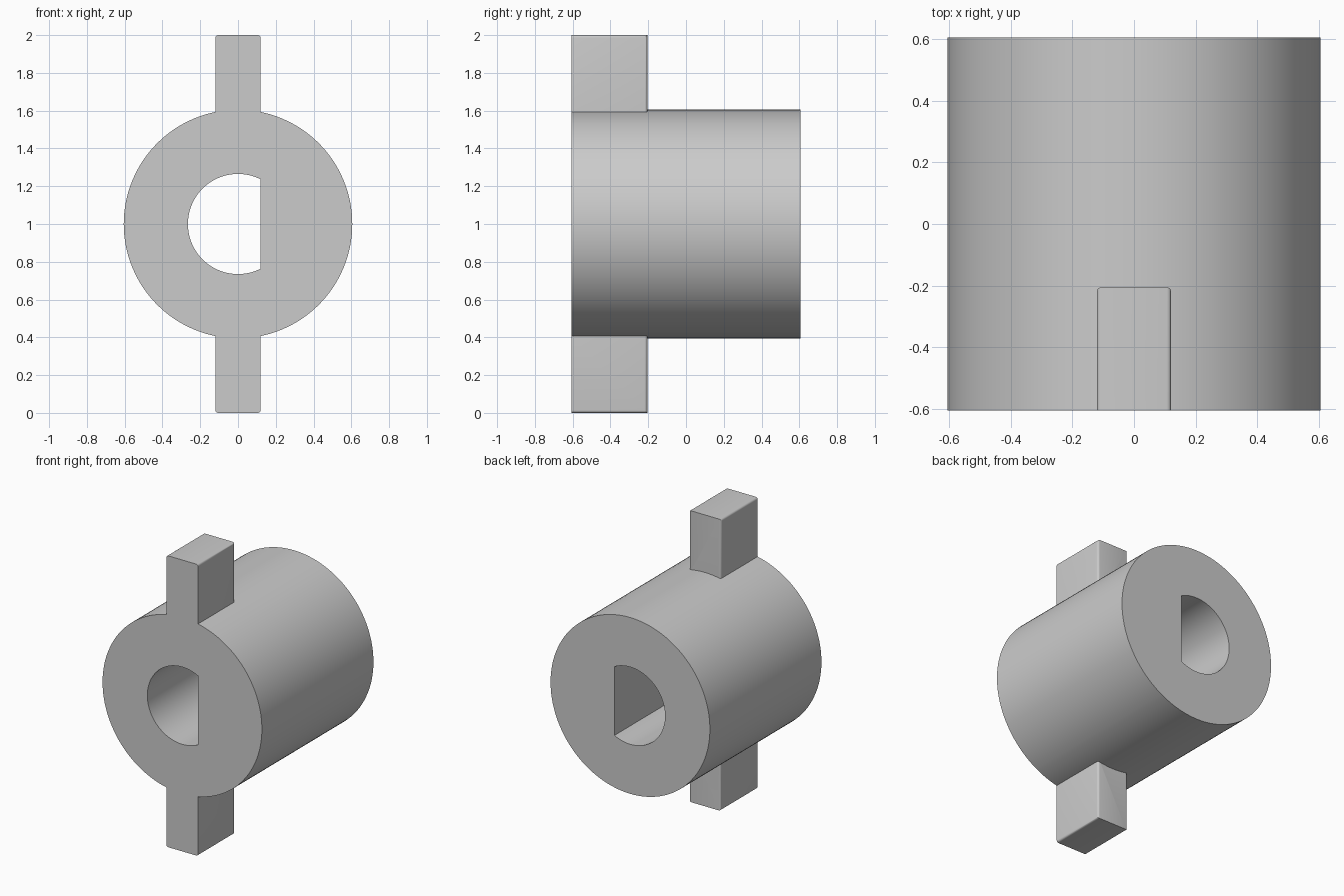
import bpy, bmesh, math

R, BORE, FLAT = 0.605, 0.265, 0.12      # hub radius, bore radius, D flat offset
Y0, Y1, TAB_Y = -0.605, 0.605, -0.205   # front, back, rear of tabs
HALF, CZ = 0.12, 1.0                    # tab half width, axis height

old = bpy.data.objects.get("Cube")
if old:
    bpy.data.objects.remove(old, do_unlink=True)

grey = bpy.data.materials.new("plain grey")
grey.use_nodes = True
grey.diffuse_color = (0.6, 0.6, 0.6, 1)
grey.node_tree.nodes["Principled BSDF"].inputs["Base Color"].default_value = (0.6, 0.6, 0.6, 1)


def finish(bm, name):
    bmesh.ops.recalc_face_normals(bm, faces=bm.faces)
    mesh = bpy.data.meshes.new(name)
    bm.to_mesh(mesh)
    bm.free()
    mesh.materials.append(grey)
    ob = bpy.data.objects.new(name, mesh)
    bpy.context.collection.objects.link(ob)
    bpy.ops.object.select_all(action='DESELECT')
    ob.select_set(True)
    bpy.context.view_layer.objects.active = ob
    bpy.ops.object.shade_smooth_by_angle(angle=math.radians(30))
    return ob


# Hub: round outside, D-shaped bore, with vertices at the corners of the flat
corner = math.acos(FLAT / BORE)
angles = sorted([2 * math.pi * i / 128 for i in range(128)] + [corner, 2 * math.pi - corner])


def bore_radius(a):
    return min(BORE, FLAT / math.cos(a)) if math.cos(a) > 0 else BORE


bm = bmesh.new()
loops = []
for y, radius in ((Y0, lambda a: R), (Y1, lambda a: R), (Y1, bore_radius), (Y0, bore_radius)):
    loops.append([bm.verts.new((radius(a) * math.cos(a), y, CZ + radius(a) * math.sin(a)))
                  for a in angles])
n = len(angles)
for k in range(4):
    a, b = loops[k], loops[(k + 1) % 4]
    for i in range(n):
        j = (i + 1) % n
        bm.faces.new((a[i], a[j], b[j], b[i]))
finish(bm, "hub")


# Tabs: foot follows the hub, outer side edges and rear upright edges are rounded
def make_tab(name, side):
    bm = bmesh.new()
    foot = R - 0.002
    xs = [HALF * (i / 6 - 1) for i in range(13)]
    outline = [(x, math.sqrt(foot * foot - x * x)) for x in xs] + [(HALF, 1), (-HALF, 1)]
    front = bm.faces.new([bm.verts.new((x, Y0, CZ + side * h)) for x, h in outline])
    new = bmesh.ops.extrude_face_region(bm, geom=[front], use_keep_orig=True)["geom"]
    for v in new:
        if isinstance(v, bmesh.types.BMVert):
            v.co.y = TAB_Y

    def rounded(e):
        p, q = (v.co for v in e.verts)
        d = q - p
        along_top = abs(d.y) > 0.1 and abs(p.z - CZ) > 0.99
        rear_upright = abs(d.z) > 0.2 and p.y > TAB_Y - 0.01
        return along_top or rear_upright

    bmesh.ops.bevel(bm, geom=[e for e in bm.edges if rounded(e)], offset=0.014,
                    segments=4, profile=0.5, affect='EDGES')
    finish(bm, name)


make_tab("upper_tab", 1)
make_tab("lower_tab", -1)
